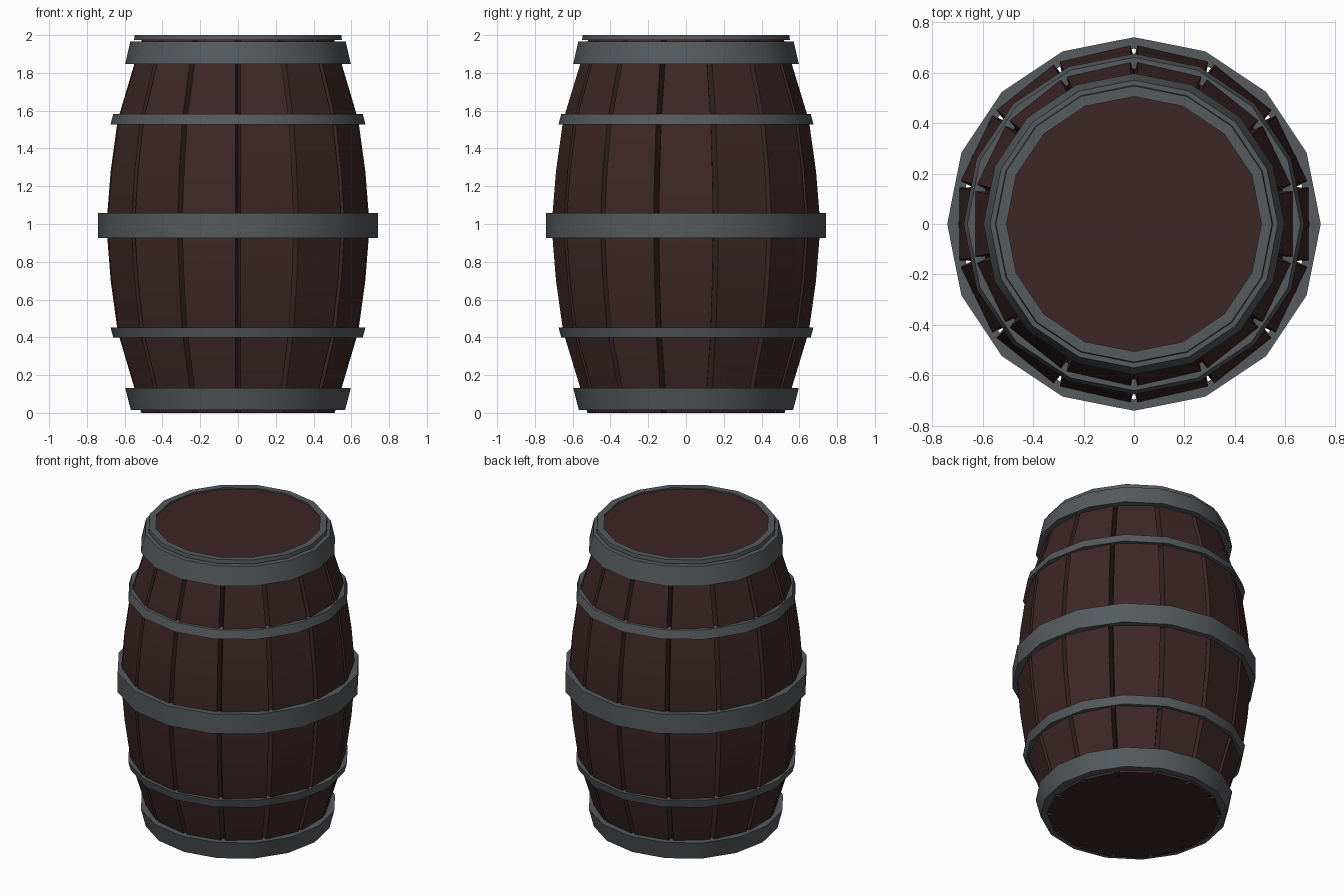
import bpy, bmesh, math

if "Cube" in bpy.data.objects:
    bpy.data.objects.remove(bpy.data.objects["Cube"])

STAVES = 14
SIDES = 16


def material(name, rgb):
    m = bpy.data.materials.new(name)
    m.diffuse_color = (*rgb, 1)
    m.use_nodes = True
    m.node_tree.nodes["Principled BSDF"].inputs["Base Color"].default_value = m.diffuse_color
    return m


WOOD = material("dark_brown_wood", (0.048, 0.020, 0.020))
IRON = material("grey_iron", (0.092, 0.103, 0.112))


def finish(bm, name, mat):
    bmesh.ops.recalc_face_normals(bm, faces=bm.faces)
    mesh = bpy.data.meshes.new(name)
    bm.to_mesh(mesh)
    bm.free()
    mesh.materials.append(mat)
    ob = bpy.data.objects.new(name, mesh)
    bpy.context.collection.objects.link(ob)
    bpy.ops.object.select_all(action='DESELECT')
    ob.select_set(True)
    bpy.context.view_layer.objects.active = ob
    bpy.ops.object.shade_smooth_by_angle(angle=math.radians(30))
    return ob


def bridge(bm, a, b):
    n = len(a)
    for i in range(n):
        bm.faces.new((a[i], a[(i + 1) % n], b[(i + 1) % n], b[i]))


# staved body: each stave is a flat board, boards meet in V grooves
def body(profile, gap=0.014, depth=0.06):
    bm = bmesh.new()
    rings = []
    for r, z in profile:
        half = r * math.tan(math.pi / STAVES) - gap
        ring = []
        for i in range(STAVES):
            a = 2 * math.pi * i / STAVES
            c, s = math.cos(a), math.sin(a)
            for t in (-half, half):
                ring.append(bm.verts.new((r * c - t * s, r * s + t * c, z)))
            g = a + math.pi / STAVES
            rg = r / math.cos(math.pi / STAVES) - depth
            ring.append(bm.verts.new((rg * math.cos(g), rg * math.sin(g), z)))
        rings.append(ring)
    for a, b in zip(rings, rings[1:]):
        bridge(bm, a, b)
    bm.faces.new(rings[0])
    bm.faces.new(rings[-1])
    return finish(bm, "staves", WOOD)


# iron hoop: four-cornered section swept round the barrel
def hoop(name, r_low, z_low, r_high, z_high, thick=0.045):
    bm = bmesh.new()
    section = [(r_low, z_low), (r_high, z_high),
               (r_high - thick, z_high), (r_low - thick, z_low)]
    rings = [[bm.verts.new((r * math.cos(2 * math.pi * i / SIDES),
                            r * math.sin(2 * math.pi * i / SIDES), z))
              for i in range(SIDES)] for r, z in section]
    for k in range(4):
        bridge(bm, rings[k], rings[(k + 1) % 4])
    return finish(bm, name, IRON)


body([(0.512, 0), (0.548, 0.13), (0.637, 0.43), (0.674, 0.70), (0.697, 0.99),
      (0.674, 1.28), (0.637, 1.55), (0.548, 1.85), (0.508, 1.975)])

hoop("middle_hoop", 0.74, 0.925, 0.74, 1.057)
hoop("upper_hoop", 0.675, 1.528, 0.66, 1.583)
hoop("lower_hoop", 0.66, 0.398, 0.675, 0.453)
hoop("top_hoop", 0.597, 1.848, 0.57, 1.967, 0.06)
hoop("bottom_hoop", 0.567, 0.014, 0.597, 0.132, 0.06)
hoop("rim", 0.55, 1.975, 0.547, 2.0, 0.042)

# lid set just below the rim
bm = bmesh.new()
bmesh.ops.create_cone(bm, cap_ends=True, segments=SIDES, radius1=0.51,
                      radius2=0.51, depth=0.02)
bmesh.ops.translate(bm, verts=bm.verts, vec=(0, 0, 1.98))
finish(bm, "lid", WOOD)
